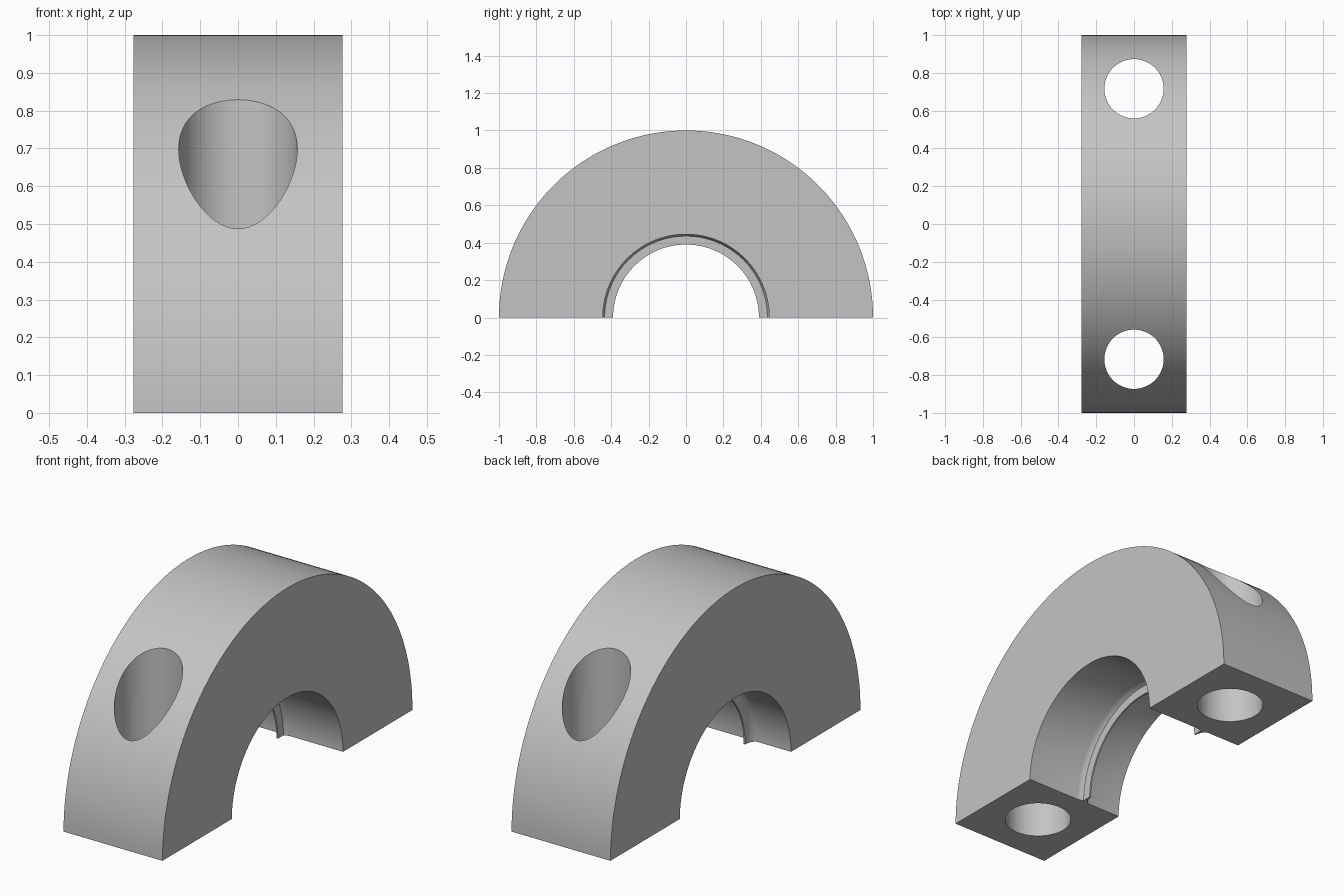
import bpy, bmesh, math
from mathutils import Matrix

cube = bpy.data.objects.get("Cube")
if cube:
    bpy.data.objects.remove(cube, do_unlink=True)

WIDTH, OUTER, INNER, TIP = 0.277, 1.0, 0.445, 0.39
STEPS = 96

grey = bpy.data.materials.new("plain grey")
grey.use_nodes = True
grey.diffuse_color = (0.55, 0.55, 0.55, 1)
grey.node_tree.nodes["Principled BSDF"].inputs["Base Color"].default_value = (0.55, 0.55, 0.55, 1)


def add_object(name, bm):
    bmesh.ops.recalc_face_normals(bm, faces=bm.faces)
    mesh = bpy.data.meshes.new(name)
    bm.to_mesh(mesh)
    bm.free()
    mesh.materials.append(grey)
    obj = bpy.data.objects.new(name, mesh)
    bpy.context.collection.objects.link(obj)
    return obj


# Half ring section as (x, radius), with a thin lip inside the bore
section = [(-WIDTH, OUTER), (WIDTH, OUTER), (WIDTH, INNER), (-0.02, INNER),
           (-0.037, INNER - 0.003), (-0.05, INNER - 0.01), (-0.05, TIP), (-0.058, TIP)]
# Concave fillet on the other side of the lip
for i in range(1, 7):
    a = i / 6 * math.pi / 2
    section.append((-0.058 - 0.034 * (1 - math.cos(a)), TIP + (INNER - TIP) * math.sin(a)))
section.append((-WIDTH, INNER))

# Sweep the section over half a turn and cap the two feet
bm = bmesh.new()
rings = []
for s in range(STEPS + 1):
    a = math.pi * s / STEPS
    rings.append([bm.verts.new((x, -r * math.cos(a), r * math.sin(a))) for x, r in section])
count = len(section)
for first, second in zip(rings, rings[1:]):
    for i in range(count):
        j = (i + 1) % count
        bm.faces.new((first[i], first[j], second[j], second[i]))
bm.faces.new(rings[0])
bm.faces.new(rings[-1])
half_ring = add_object("half_ring_clamp", bm)

# Vertical bolt holes through both legs
for side in (-1, 1):
    bm = bmesh.new()
    bmesh.ops.create_cone(bm, cap_ends=True, segments=64, radius1=0.157, radius2=0.157,
                          depth=2.4, matrix=Matrix.Translation((0, side * 0.716, 0.4)))
    cutter = add_object("bolt_hole_cutter", bm)
    cutter.hide_render = True
    cut = half_ring.modifiers.new("bolt_hole", "BOOLEAN")
    cut.operation = "DIFFERENCE"
    cut.solver = "EXACT"
    cut.object = cutter
    bpy.context.view_layer.objects.active = half_ring
    bpy.ops.object.modifier_apply(modifier=cut.name)
    bpy.data.objects.remove(cutter, do_unlink=True)

# Smooth curved walls, sharp corners
for obj in bpy.context.selected_objects:
    obj.select_set(False)
half_ring.select_set(True)
bpy.context.view_layer.objects.active = half_ring
bpy.ops.object.shade_smooth_by_angle(angle=math.radians(30))
